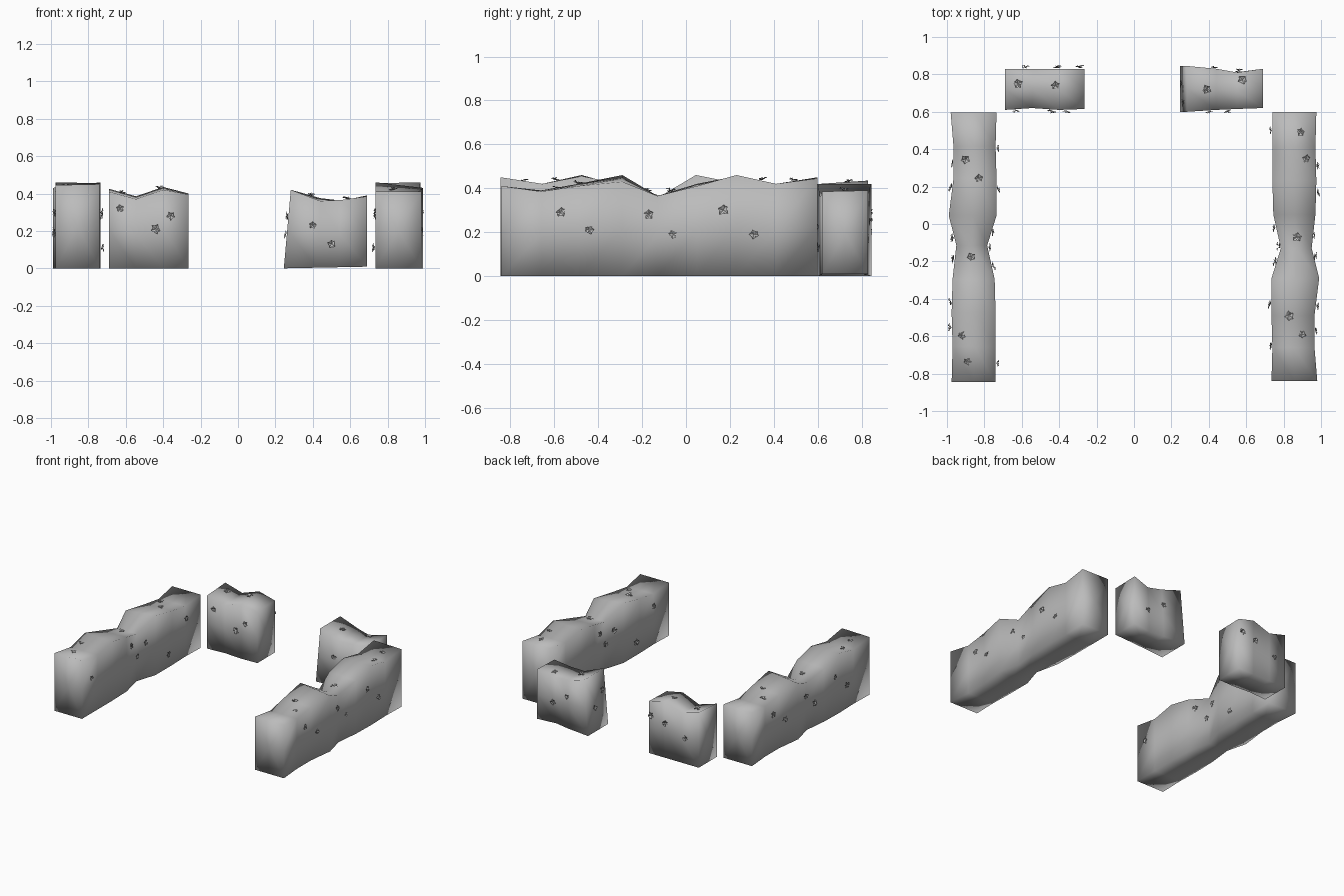
import bpy, bmesh, math, random
from mathutils import Vector
from mathutils.bvhtree import BVHTree

random.seed(4)
cube = bpy.data.objects.get("Cube")
if cube:
    bpy.data.objects.remove(cube, do_unlink=True)

grey = bpy.data.materials.new("hedge grey")
grey.use_nodes = True
colour = (0.5, 0.5, 0.5, 1.0)
grey.diffuse_color = colour
grey.node_tree.nodes["Principled BSDF"].inputs["Base Color"].default_value = colour

# Directions a sprig can point, by letter
DIRS = {"L": (-1, 0, 0), "R": (1, 0, 0), "F": (0, -1, 0), "B": (0, 1, 0), "T": (0, 0, 1)}


def finish(bm, name, smooth):
    bmesh.ops.recalc_face_normals(bm, faces=bm.faces)
    for f in bm.faces:
        f.smooth = smooth
    mesh = bpy.data.meshes.new(name)
    bm.to_mesh(mesh)
    mesh.materials.append(grey)
    obj = bpy.data.objects.new(name, mesh)
    bpy.context.collection.objects.link(obj)
    return obj


def hedge_body(stations, place):
    """Loft a wobbly box; station = along, near side, far side, near height, far height."""
    bm = bmesh.new()
    rings = []
    for s, a, b, ha, hb in stations:
        m, hm = (a + b) / 2, (ha + hb) / 2
        ring = [(a, 0), (m, 0), (b, 0), (b, hb / 2), (b, hb), (m, hm), (a, ha), (a, ha / 2)]
        rings.append([bm.verts.new(place(c, s, z)) for c, z in ring])
    for r, q in zip(rings, rings[1:]):
        for i in range(8):
            j = (i + 1) % 8
            bm.faces.new((r[i], r[j], q[j], q[i]))
    for r in (rings[0], rings[-1]):
        c = bm.verts.new((r[3].co + r[7].co) / 2)
        for i in (0, 2, 4, 6):
            bm.faces.new((r[i], r[i + 1], c, r[i - 1]))
    bmesh.ops.recalc_face_normals(bm, faces=bm.faces)
    return bm


def add_sprig(bm, centre, normal, size):
    """A tuft of small folded leaves around a surface point."""
    side = normal.orthogonal().normalized()
    other = normal.cross(side)
    start = random.uniform(0, math.tau)
    for k in range(5):
        ang = start + k * math.tau / 5 + random.uniform(-0.3, 0.3)
        out = side * math.cos(ang) + other * math.sin(ang)
        wide = normal.cross(out) * size * 0.45
        lift = normal * size * random.uniform(0.1, 0.7)
        mid = centre + out * size * 0.5 + lift
        tip = centre + out * size + lift * 0.6
        v = [bm.verts.new(p) for p in (centre, mid + wide, tip, mid - wide, mid - normal * size * 0.25)]
        bm.faces.new((v[0], v[1], v[2], v[4]))
        bm.faces.new((v[0], v[4], v[2], v[3]))


def build(name, stations, place, sprigs):
    body = hedge_body(stations, place)
    tree = BVHTree.FromBMesh(body)
    leaves = bmesh.new()
    for d, x, y, z in sprigs:
        n = Vector(DIRS[d])
        hit = tree.ray_cast(Vector((x, y, z)) + n * 0.4, -n)[0]
        if hit:
            add_sprig(leaves, hit + n * 0.004, n, random.uniform(0.021, 0.028))
    finish(body, name, True)
    finish(leaves, name + "_leaf_sprigs", False)
    body.free()
    leaves.free()


# Long side hedges: the right one is the left one turned half way round
side_stations = [
    (-0.84, 0.735, 0.98, 0.41, 0.41), (-0.66, 0.74, 0.965, 0.39, 0.385),
    (-0.49, 0.735, 0.965, 0.42, 0.41), (-0.29, 0.735, 0.99, 0.46, 0.43),
    (-0.13, 0.785, 0.95, 0.365, 0.365), (0.05, 0.745, 0.97, 0.42, 0.41),
    (0.23, 0.74, 0.975, 0.455, 0.46), (0.41, 0.74, 0.97, 0.42, 0.42),
    (0.6, 0.74, 0.975, 0.45, 0.445)]
side_sprigs = [
    ("T", 0.89, 0.49, 0.4), ("T", 0.92, 0.35, 0.4), ("T", 0.87, -0.07, 0.4),
    ("T", 0.83, -0.49, 0.4), ("T", 0.9, -0.59, 0.4),
    ("R", 0.9, -0.57, 0.29), ("R", 0.9, -0.44, 0.21), ("R", 0.9, -0.17, 0.28),
    ("R", 0.9, -0.06, 0.19), ("R", 0.9, 0.17, 0.3), ("R", 0.9, 0.31, 0.19),
    ("L", 0.8, 0.5, 0.28), ("L", 0.8, -0.02, 0.32), ("L", 0.8, -0.12, 0.2),
    ("L", 0.8, -0.2, 0.28), ("L", 0.8, -0.43, 0.11), ("L", 0.8, -0.65, 0.3)]
FLIP = {"L": "R", "R": "L", "T": "T"}
build("left_side_hedge", side_stations, lambda c, s, z: (c, s, z), side_sprigs)
build("right_side_hedge", side_stations, lambda c, s, z: (-c, -0.245 - s, z),
      [(FLIP[d], -x, -0.245 - y, z) for d, x, y, z in side_sprigs])

# Short back hedges either side of the opening
build("back_right_hedge",
      [(-0.69, 0.61, 0.83, 0.41, 0.425), (-0.545, 0.62, 0.83, 0.37, 0.385),
       (-0.4, 0.61, 0.83, 0.42, 0.435), (-0.265, 0.615, 0.83, 0.395, 0.4)],
      lambda c, s, z: (s, c, z),
      [("F", -0.63, 0.7, 0.32), ("F", -0.36, 0.7, 0.28), ("F", -0.44, 0.7, 0.21),
       ("T", -0.62, 0.75, 0.4), ("T", -0.42, 0.74, 0.4),
       ("B", -0.41, 0.75, 0.27), ("B", -0.29, 0.75, 0.3), ("B", -0.58, 0.75, 0.2)])
# This one leans inward slightly at its inner end
build("back_left_hedge",
      [(0.245, 0.6, 0.845, 0.42, 0.42), (0.42, 0.61, 0.83, 0.36, 0.375),
       (0.54, 0.615, 0.81, 0.365, 0.36), (0.69, 0.62, 0.83, 0.385, 0.39)],
      lambda c, s, z: (s + 0.2 * z * (0.69 - s), c, z + 0.02 * (s - 0.245) * (z < 0.01)),
      [("F", 0.5, 0.7, 0.13), ("F", 0.4, 0.7, 0.23), ("T", 0.39, 0.72, 0.38),
       ("T", 0.58, 0.77, 0.38), ("B", 0.43, 0.75, 0.25), ("B", 0.56, 0.75, 0.17),
       ("L", 0.4, 0.65, 0.28), ("L", 0.4, 0.75, 0.18)])
